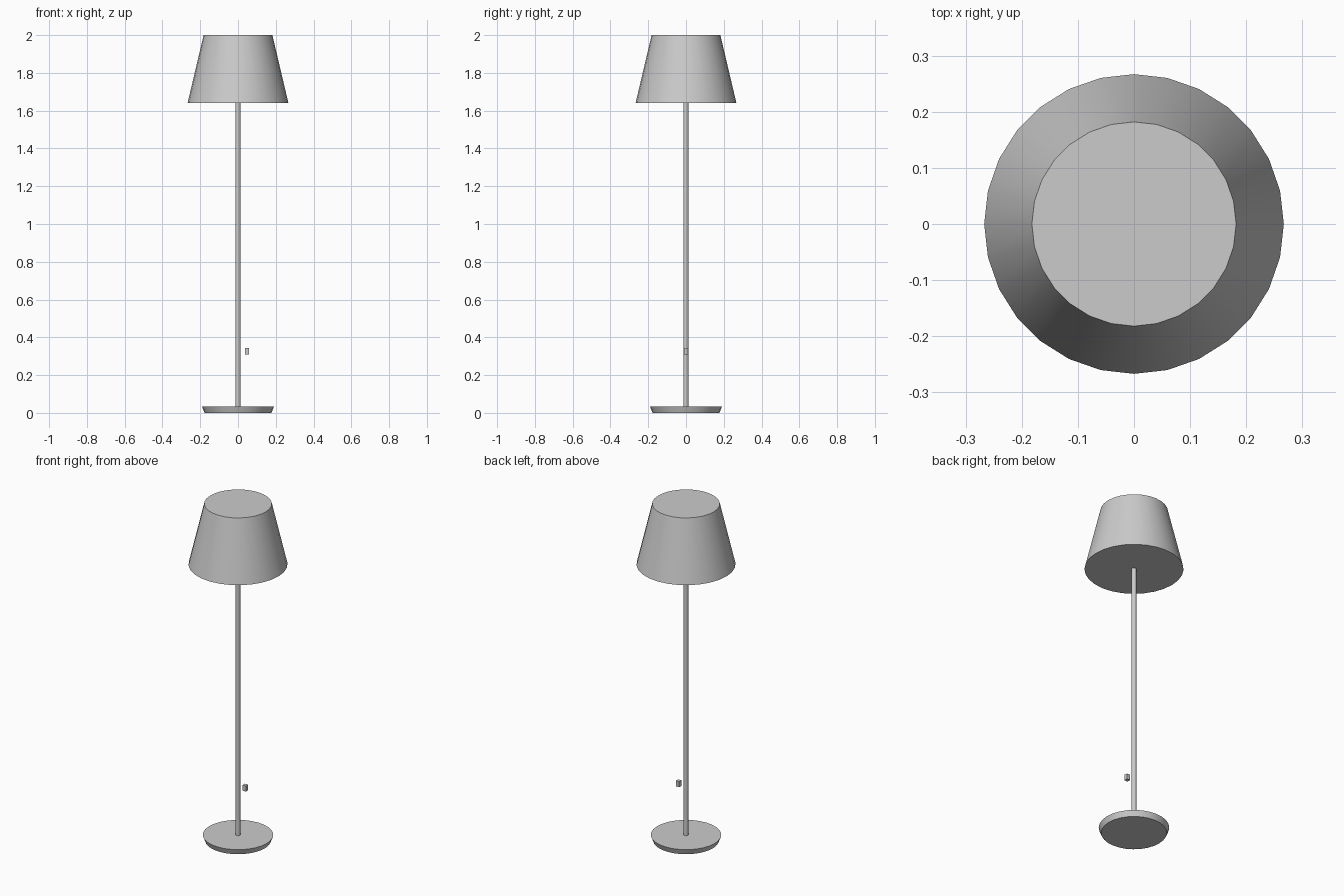
import bpy
import math

cube = bpy.data.objects.get("Cube")
if cube:
    bpy.data.objects.remove(cube, do_unlink=True)

grey = bpy.data.materials.new("light_grey")
grey.use_nodes = True
colour = (0.6, 0.6, 0.6, 1)
grey.diffuse_color = colour
grey.node_tree.nodes["Principled BSDF"].inputs["Base Color"].default_value = colour


def tapered(name, sides, bottom_radius, top_radius, bottom, top):
    """Closed round part with smooth sides and sharp rims."""
    bpy.ops.mesh.primitive_cone_add(
        vertices=sides, radius1=bottom_radius, radius2=top_radius,
        depth=top - bottom, location=(0, 0, (bottom + top) / 2))
    part = bpy.context.object
    part.name = name
    part.data.materials.append(grey)
    bpy.ops.object.shade_smooth_by_angle(angle=math.radians(40))
    return part


# Weighted foot, pole and closed shade
tapered("base", 28, 0.177, 0.19, 0, 0.033)
tapered("pole", 16, 0.013, 0.013, 0.033, 1.64)
tapered("shade", 28, 0.267, 0.182, 1.64, 2)

# Small pull switch hanging beside the pole
bpy.ops.mesh.primitive_cube_add(size=1, location=(0.048, 0, 0.326))
switch = bpy.context.object
switch.name = "pull_switch"
switch.scale = (0.022, 0.022, 0.033)
switch.data.materials.append(grey)
